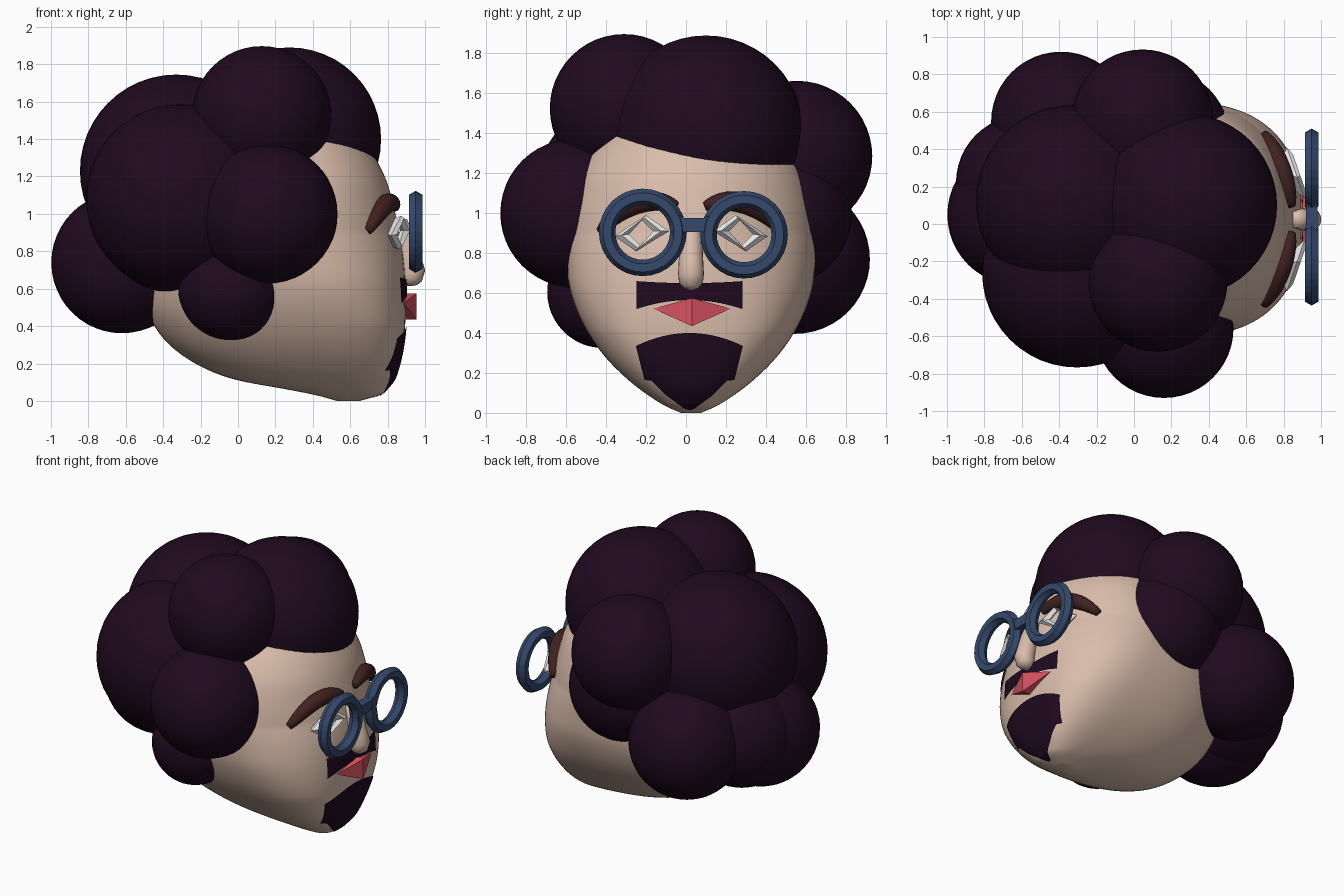
import bpy, bmesh, math
from mathutils import Vector

if "Cube" in bpy.data.objects:
    bpy.data.objects.remove(bpy.data.objects["Cube"])

YC = 0.025  # symmetry plane of the face


def mat(name, rgb):
    m = bpy.data.materials.new(name)
    m.diffuse_color = (*rgb, 1)
    m.use_nodes = True
    m.node_tree.nodes["Principled BSDF"].inputs["Base Color"].default_value = m.diffuse_color
    return m


SKIN = mat("skin", (0.70, 0.51, 0.41))
HAIR = mat("dark_plum_hair", (0.014, 0.003, 0.014))
BROW = mat("brown_brow", (0.05, 0.015, 0.014))
BLUE = mat("blue_frame", (0.035, 0.066, 0.15))
WHITE = mat("eye_white", (0.78, 0.78, 0.78))
RED = mat("lip_red", (0.68, 0.085, 0.12))


def make(name, verts, faces, material, smooth=False):
    me = bpy.data.meshes.new(name)
    me.from_pydata([tuple(v) for v in verts], [], faces)
    bm = bmesh.new()
    bm.from_mesh(me)
    bmesh.ops.recalc_face_normals(bm, faces=bm.faces)
    for f in bm.faces:
        f.smooth = smooth
    bm.to_mesh(me)
    bm.free()
    me.materials.append(material)
    ob = bpy.data.objects.new(name, me)
    bpy.context.collection.objects.link(ob)
    return ob


def loft(rings, caps=True):
    n = len(rings[0])
    verts = [v for r in rings for v in r]
    faces = [(i * n + j, i * n + (j + 1) % n, (i + 1) * n + (j + 1) % n, (i + 1) * n + j)
             for i in range(len(rings) - 1) for j in range(n)]
    if caps:
        faces += [tuple(range(n)), tuple(range((len(rings) - 1) * n, len(rings) * n))]
    return verts, faces


# Head profile by height: z, front x, back x, half width
PROFILE = [
    (0.00, 0.65, 0.53, 0.05), (0.03, 0.755, 0.42, 0.12), (0.06, 0.79, 0.27, 0.172),
    (0.11, 0.83, 0.00, 0.245), (0.17, 0.853, -0.17, 0.32), (0.26, 0.875, -0.32, 0.412),
    (0.36, 0.89, -0.42, 0.49), (0.48, 0.897, -0.485, 0.558), (0.62, 0.895, -0.51, 0.607),
    (0.76, 0.885, -0.515, 0.622), (0.90, 0.862, -0.51, 0.622), (1.05, 0.83, -0.50, 0.605),
    (1.20, 0.785, -0.46, 0.56), (1.35, 0.70, -0.37, 0.46), (1.48, 0.58, -0.22, 0.32),
    (1.56, 0.40, -0.05, 0.15)]


def section(z):
    """Smooth interpolation of the profile: front x, back x, half width."""
    P = PROFILE
    z = min(max(z, P[0][0]), P[-1][0])
    i = max(k for k in range(len(P) - 1) if P[k][0] <= z)
    h = P[i + 1][0] - P[i][0]
    t = (z - P[i][0]) / h

    def slope(k, c):
        a, b = max(k - 1, 0), min(k + 1, len(P) - 1)
        return (P[b][c] - P[a][c]) / (P[b][0] - P[a][0])
    return [(2 * t**3 - 3 * t**2 + 1) * P[i][c] + (t**3 - 2 * t**2 + t) * h * slope(i, c)
            + (3 * t**2 - 2 * t**3) * P[i + 1][c] + (t**3 - t**2) * h * slope(i + 1, c)
            for c in (1, 2, 3)]


def squareness(z):
    """The lower face is flatter in front than the forehead."""
    return 2 + 0.8 * min(1, max(0, (0.9 - z) / 0.5))


def face_x(dy, z):
    """x of the face surface at sideways distance dy from the symmetry plane."""
    xf, xb, w = section(z)
    xc = xb + (xf - xb) * 0.6
    n = squareness(z)
    return xc + (xf - xc) * max(0, 1 - abs(dy / w) ** n) ** (1 / n)


# Head
rings = []
for k in range(91):
    z = 1.56 * (k / 90) ** 1.25
    xf, xb, w = section(z)
    xc = xb + (xf - xb) * 0.6
    ring = []
    for j in range(96):
        a = math.tau * (j + 0.5) / 96
        c, s = math.cos(a), math.sin(a)
        e = 2 / (squareness(z) if c > 0 else 2.4)
        reach = (xf - xc) if c > 0 else (xb - xc)
        ring.append((xc + reach * abs(c) ** e, YC + w * math.copysign(abs(s) ** e, s), z))
    rings.append(ring)
make("head", *loft(rings), SKIN, True)

# Hair puffs: x, y, z, radius
PUFFS = [(-0.305, -0.26, 1.08, 0.507), (-0.33, 0.12, 1.23, 0.515), (0.16, -0.558, 1.00, 0.372),
         (0.127, -0.31, 1.525, 0.372), (0.275, 0.10, 1.40, 0.49), (0.045, 0.555, 1.285, 0.378),
         (0.14, 0.46, 1.00, 0.37), (-0.39, 0.547, 0.77, 0.374), (-0.62, 0.05, 0.74, 0.378),
         (-0.59, 0.22, 0.77, 0.362), (-0.04, -0.415, 0.605, 0.28)]
for i, (x, y, z, r) in enumerate(PUFFS):
    bpy.ops.mesh.primitive_uv_sphere_add(segments=48, ring_count=24, radius=r, location=(x, y, z))
    ob = bpy.context.object
    ob.name = f"hair_puff_{i + 1}"
    ob.data.materials.append(HAIR)
    bpy.ops.object.shade_smooth()


def tube(name, pts, radii, material):
    pts = [Vector(p) for p in pts]
    rings = []
    for i, (p, r) in enumerate(zip(pts, radii)):
        t = (pts[min(i + 1, len(pts) - 1)] - pts[max(i - 1, 0)]).normalized()
        u = t.cross(Vector((1, 0.01, 0))).normalized()
        v = t.cross(u)
        rings.append([p + r * (u * math.cos(a) + v * math.sin(a))
                      for a in [math.tau * j / 20 for j in range(20)]])
    make(name, *loft(rings), material, True)


# Nose
tube("nose", [(0.915, YC, 0.615), (0.916, YC, 0.63), (0.925, YC, 0.655), (0.936, YC, 0.695),
              (0.92, YC, 0.75), (0.895, YC, 0.85), (0.86, YC, 0.96)],
     [0.015, 0.042, 0.06, 0.065, 0.062, 0.057, 0.045], SKIN)

for side, s in (("left", 1), ("right", -1)):
    # Eyebrow: tapered arc lying on the forehead
    pts, radii = [], []
    for k in range(19):
        t = k / 18
        d = 0.07 + 0.385 * t
        z = 1.035 + 0.15 * t - 0.275 * t**2.2
        pts.append((face_x(d, z) + 0.012, YC + s * d, z))
        radii.append(0.052 * max(0.15, math.sin(math.pi * (0.06 + 0.88 * t))) ** 0.5)
    tube(f"{side}_eyebrow", pts, radii, BROW)

    # Eye: four-cornered frame around an open centre
    outer = [(0.11, 0.91), (0.225, 0.99), (0.385, 0.885), (0.275, 0.81)]
    inner = [(0.19, 0.91), (0.245, 0.965), (0.31, 0.895), (0.255, 0.838)]
    mid = [((a + c) / 2, (b + d) / 2) for (a, b), (c, d) in zip(outer, inner)]
    rings = [[(0.95 - 0.345 * d + off, YC + s * d, z) for d, z in loop]
             for loop, off in ((outer, 0), (mid, 0.02), (inner, 0), (mid, -0.03), (outer, 0))]
    make(f"{side}_eye", *loft(rings, False), WHITE)

    # Glasses rim
    bpy.ops.mesh.primitive_torus_add(location=(0.95, 0.037 + s * 0.254, 0.898 - s * 0.006),
                                     rotation=(0, math.pi / 2, 0), major_segments=32,
                                     minor_segments=6, major_radius=0.178, minor_radius=0.041)
    rim = bpy.context.object
    rim.name = f"{side}_glasses_rim"
    rim.data.materials.append(BLUE)

# Glasses bridge
rings = [[(x, y, z) for x, z in ((0.92, lo), (0.98, lo), (0.98, hi), (0.92, hi))]
         for y, lo, hi in ((-0.065, 0.84, 1.01), (-0.01, 0.905, 0.975),
                           (0.085, 0.905, 0.975), (0.14, 0.84, 1.0))]
make("glasses_bridge", *loft(rings), BLUE)

# Mouth: diamond folded forward along its middle
diamond = [(-0.195, 0.522, 0.885), (0, 0.575, 0.955), (0.195, 0.522, 0.885), (0, 0.435, 0.955)]
front = [(x, YC + 0.005 + d, z) for d, z, x in diamond]
back = [(x - 0.08, y, z) for x, y, z in front]
make("mouth", front + back,
     [(0, 1, 3), (1, 2, 3), (4, 5, 7), (5, 6, 7)]
     + [(i, (i + 1) % 4, (i + 1) % 4 + 4, i + 4) for i in range(4)], RED)


def patch(name, rows, top, bottom, nv=24, nu=32):
    """Thin painted plate hugging the face; rows give (v, half width)."""
    verts, faces = [], []
    vs = sorted({k / nv for k in range(nv + 1)} | {r[0] for r in rows})
    for v in vs:
        k = max(i for i in range(len(rows) - 1) if rows[i][0] <= v)
        (v0, h0), (v1, h1) = rows[k], rows[k + 1]
        h = h0 + (h1 - h0) * (v - v0) / (v1 - v0)
        for j in range(nu + 1):
            u = 2 * j / nu - 1
            z = bottom(u) + (top(u) - bottom(u)) * v
            y = YC - 0.008 + u * h
            verts.append((face_x(y - YC, z) + 0.008, y, z))
    n = nu + 1
    for i in range(len(vs) - 1):
        for j in range(nu):
            faces.append((i * n + j, i * n + j + 1, (i + 1) * n + j + 1, (i + 1) * n + j))
    make(name, verts, faces, HAIR)


# Moustache and goatee
patch("moustache", [(0, 0.265), (1, 0.265)], lambda u: 0.65 + 0.01 * u * u,
      lambda u: 0.565 - 0.045 * u * u)
patch("goatee", [(0, 0.03), (0.2, 0.115), (0.44, 0.19), (0.45, 0.225), (1, 0.268)],
      lambda u: 0.40 - 0.065 * u * u, lambda u: 0.015 + 0.01 * u * u)
